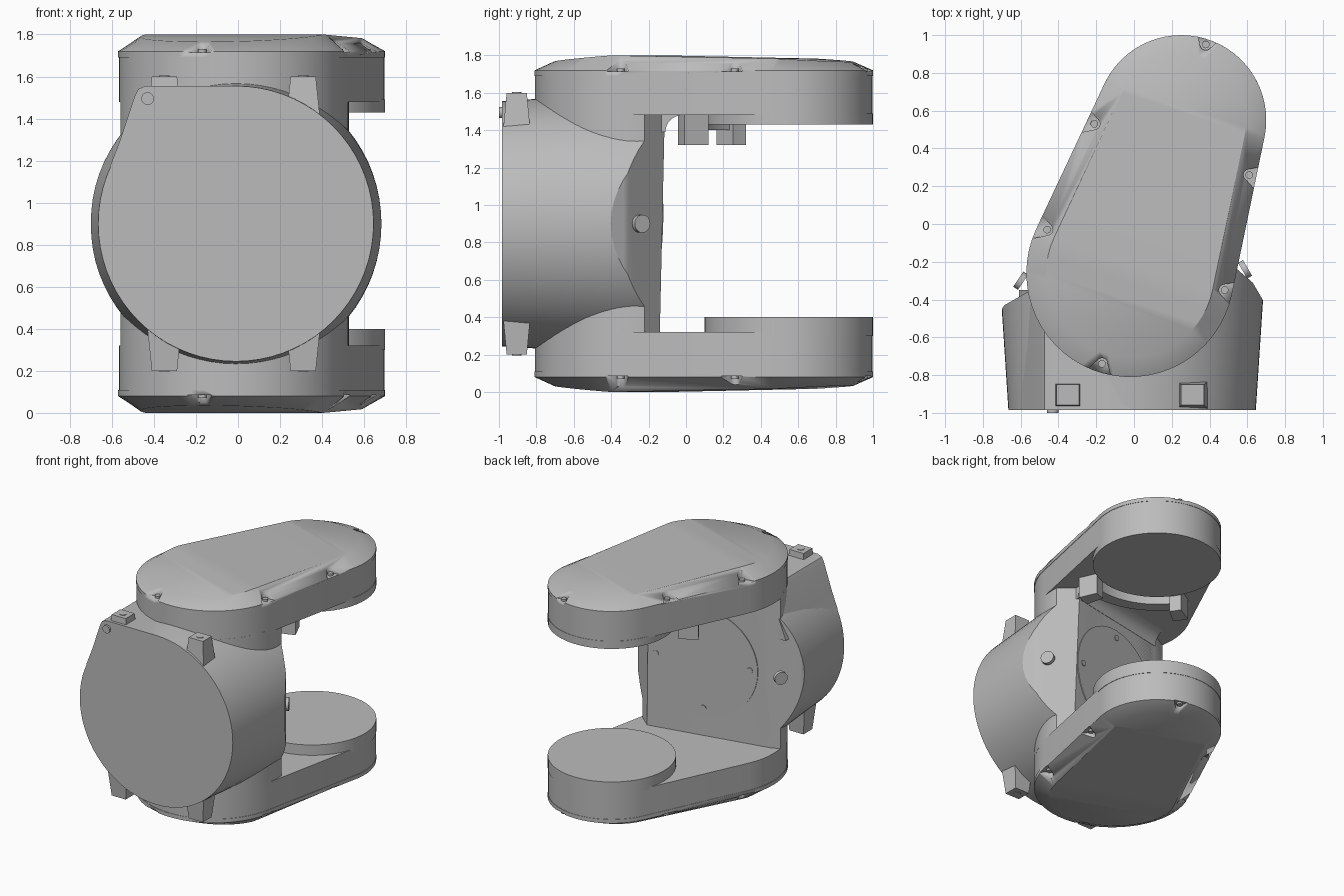
import bpy, bmesh
from math import sin, cos, pi, atan2, acos
from mathutils import Vector

if "Cube" in bpy.data.objects:
    bpy.data.objects.remove(bpy.data.objects["Cube"])

grey = bpy.data.materials.new("plain grey")
grey.use_nodes = True
grey.diffuse_color = (0.5, 0.5, 0.5, 1)
grey.node_tree.nodes["Principled BSDF"].inputs["Base Color"].default_value = grey.diffuse_color

TIP = Vector((0.25, 0.55))     # centre of the arm's outer end
ROOT = Vector((-0.02, -0.26))  # centre of the arm's end at the column
AXIS = TIP - ROOT
HEIGHT = 1.8


def finish(name, bm):
    bmesh.ops.recalc_face_normals(bm, faces=bm.faces)
    mesh = bpy.data.meshes.new(name)
    bm.to_mesh(mesh)
    bm.free()
    mesh.materials.append(grey)
    obj = bpy.data.objects.new(name, mesh)
    bpy.context.collection.objects.link(obj)
    bpy.ops.object.select_all(action='DESELECT')
    obj.select_set(True)
    bpy.context.view_layer.objects.active = obj
    bpy.ops.object.shade_smooth_by_angle()
    return obj


def add_loft(bm, rings, cap_end=True):
    """Skin closed rings of points; returns the last ring's vertices."""
    loops = [[bm.verts.new(p) for p in ring] for ring in rings]
    n = len(loops[0])
    for low, high in zip(loops, loops[1:]):
        for i in range(n):
            j = (i + 1) % n
            bm.faces.new((low[i], low[j], high[j], high[i]))
    bm.faces.new(loops[0])
    if cap_end:
        bm.faces.new(loops[-1])
    return loops[-1]


def loft(name, rings):
    bm = bmesh.new()
    add_loft(bm, rings)
    return finish(name, bm)


def circle(centre, r, direction, n=32):
    """Ring of points around a centre, facing a direction."""
    turn = Vector(direction).to_track_quat('Z', 'Y')
    return [Vector(centre) + turn @ Vector((r * cos(2 * pi * i / n), r * sin(2 * pi * i / n), 0))
            for i in range(n)]


def disc(name, start, end, r, r_end=None, n=32):
    axis = Vector(end) - Vector(start)
    return loft(name, [circle(start, r, axis, n), circle(end, r_end or r, axis, n)])


def hull(c1, r1, c2, r2, n=31):
    """Outline around two circles joined by tangents."""
    d = c1 - c2
    a, b = atan2(d.y, d.x), acos((r2 - r1) / d.length)
    first = [c1 + r1 * Vector((cos(t), sin(t))) for t in
             (a - b + 2 * b * i / n for i in range(n + 1))]
    second = [c2 + r2 * Vector((cos(t), sin(t))) for t in
              (a + b + 2 * (pi - b) * i / n for i in range(n + 1))]
    return first + second


def level(points, z, flip=False):
    return [Vector((p.x, p.y, HEIGHT - z if flip else z)) for p in points]


def crown(p):
    """Height of the gently bowed cover at a plan point."""
    t = (p - ROOT).dot(AXIS) / AXIS.length
    if t < 0:
        return 1.8 + 0.078 * t
    if t < AXIS.length:
        return 1.8 - 0.015 * t / AXIS.length
    return 1.785 - 0.057 * (t - AXIS.length)


def arm(side, flip):
    outline = hull(TIP, 0.447, ROOT, 0.547)
    loft(side + "_arm", [level(outline, 1.48, flip), level(outline, 1.69, flip)])

    # bevelled cover with a bowed top made of crosswise strips
    n = 31
    rim = hull(TIP, 0.45, ROOT, 0.55, n)
    inner = hull(TIP, 0.345, ROOT, 0.445, n)
    top = [Vector((p.x, p.y, HEIGHT - crown(p) if flip else crown(p))) for p in inner]
    bm = bmesh.new()
    v = add_loft(bm, [level(rim, 1.69, flip), level(rim, 1.72, flip), top], False)
    for arc in (v[:n + 1], v[n + 1:]):
        for i in range((n - 1) // 2):
            bm.faces.new((arc[i], arc[i + 1], arc[n - i - 1], arc[n - i]))
    bm.faces.new((v[n], v[n + 1], v[-1], v[0]))
    cover = finish(side + "_cover", bm)

    # screw pockets around the cover's rim
    cuts = bmesh.new()
    for x, y in ((0.38, 0.95), (-0.21, 0.53), (-0.46, -0.03),
                 (0.61, 0.26), (0.48, -0.35), (-0.17, -0.74)):
        p = Vector((x, y))
        t = min(1, max(0, (p - ROOT).dot(AXIS) / AXIS.length_squared))
        out = (p - ROOT - t * AXIS).normalized()
        shape = hull(p, 0.03, p + 0.09 * out, 0.075, 9)
        add_loft(cuts, [level(shape, 1.715, flip), level(shape, 1.85, flip)])
        disc(side + "_cover_screw", level([p], 1.71, flip)[0], level([p], 1.73, flip)[0], 0.02, n=16)
    cutter = finish("pocket_cutter", cuts)
    cutter.hide_render = True
    mod = cover.modifiers.new("pockets", 'BOOLEAN')
    mod.operation, mod.solver, mod.object = 'DIFFERENCE', 'EXACT', cutter
    bpy.context.view_layer.objects.active = cover
    bpy.ops.object.modifier_apply(modifier=mod.name)
    bpy.data.objects.remove(cutter)


arm("upper", False)
arm("lower", True)
disc("upper_pad", (TIP.x, TIP.y, 1.49), (TIP.x, TIP.y, 1.43), 0.45, n=64)
disc("lower_pad", (TIP.x, TIP.y, 0.3), (TIP.x, TIP.y, 0.4), 0.45, n=64)

# planes that shape the back of the column and drum
WALL = Vector((-0.2, 1, -0.028)).normalized()
PLANES = [((0, -0.21, 0.9), WALL),
          ((0.57, -0.26, 0.9), (0.65, 0.75, 0)),
          ((-0.46, -0.30, 0.9), (-0.5, 0.87, 0)),
          ((0.675, -0.39, 0.9), (0.18, 0.105, 0)),
          ((-0.70, -0.45, 0.9), (-0.18, 0.12, 0))]


def trimmed(name, rings):
    bm = bmesh.new()
    add_loft(bm, rings)
    for co, no in PLANES:
        geom = bm.verts[:] + bm.edges[:] + bm.faces[:]
        cut = bmesh.ops.bisect_plane(bm, geom=geom, plane_co=co, plane_no=no, clear_outer=True)
        edges = [e for e in cut["geom_cut"] if isinstance(e, bmesh.types.BMEdge)]
        if edges:
            bmesh.ops.holes_fill(bm, edges=edges)
    return finish(name, bm)


trimmed("column", [circle((ROOT.x, ROOT.y, z), 0.547, (0, 0, 1), 96) for z in (0.3, 1.5)])
trimmed("drum", [circle((-0.01, y, 0.9), r, (0, 1, 0), 72)
                 for y, r in ((-0.985, 0.655), (-0.42, 0.692), (0, 0.70))])

# raised corner of the drum with its button
corner = [(-0.61, 1.17), (-0.56, 1.3), (-0.49, 1.51), (-0.475, 1.54), (-0.44, 1.555),
          (0, 1.555), (0, 1.1)]
loft("drum_corner", [[(x, y, z) for x, z in corner] for y in (-0.985, -0.35)])
disc("front_button", (-0.43, -0.97, 1.495), (-0.43, -1.0, 1.495), 0.03)

# mounting lugs above and below the drum
for x in (-0.35, 0.31):
    for s in (-1, 1):
        rings = [[(x + h * i, -0.905 + 0.9 * h * j, 0.9 + s * z)
                  for i, j in ((-1, -1), (1, -1), (1, 1), (-1, 1))]
                 for h, z in ((0.085, 0.46), (0.06, 0.7))]
        loft("mounting_lug", rings)
        disc("lug_socket", (x, -0.905, 0.9 + s * 0.69), (x, -0.905, 0.9 + s * 0.704), 0.025, n=16)

# side buttons on the slanted faces
for p, no in (((0.588, -0.24, 0.9), (0.18, 0.105, 0)), ((-0.6, -0.3, 0.9), (-0.18, 0.12, 0))):
    step = Vector(no).normalized() * 0.015
    disc("side_button", Vector(p) - step, Vector(p) + step, 0.048)

# round plate and screws on the back wall
centre = Vector((0, -0.21, 0.9))
disc("back_plate", centre - 0.02 * WALL, centre + 0.006 * WALL, 0.42, n=64)
for spot in circle(centre, 0.36, WALL, 4):
    disc("plate_screw", spot, spot + 0.012 * WALL, 0.022, n=16)

# concave fillet where the back wall meets the upper arm
R = 0.09
curve = [(R - R * sin(t), -R + R * cos(t)) for t in (pi / 2 * i / 8 for i in range(9))]
profile = [(-0.05, 0.01), (R, 0.01)] + curve + [(-0.05, -R)]
loft("wall_fillet", [[(x, -0.194 + 0.2 * x + y, 1.48 + z) for y, z in profile]
                     for x in (-0.43, 0.42)])


# curved bracket below the upper arm, with a block at each end
def bracket(name, start, end, r_in, r_out, low, steps):
    mid = atan2(-AXIS.y, -AXIS.x)
    rings = []
    for i in range(steps + 1):
        t = mid + start + (end - start) * i / steps
        rings.append([(TIP.x + r * cos(t), TIP.y + r * sin(t), z)
                      for r, z in ((r_in, low), (r_out, low), (r_out, 1.485), (r_in, 1.485))])
    loft(name, rings)


bracket("bracket_band", -0.68, 0.68, 0.5, 0.59, 1.40, 24)
for s in (-1, 1):
    bracket("bracket_block", s * 0.56, s * 0.74, 0.47, 0.61, 1.32, 2)
